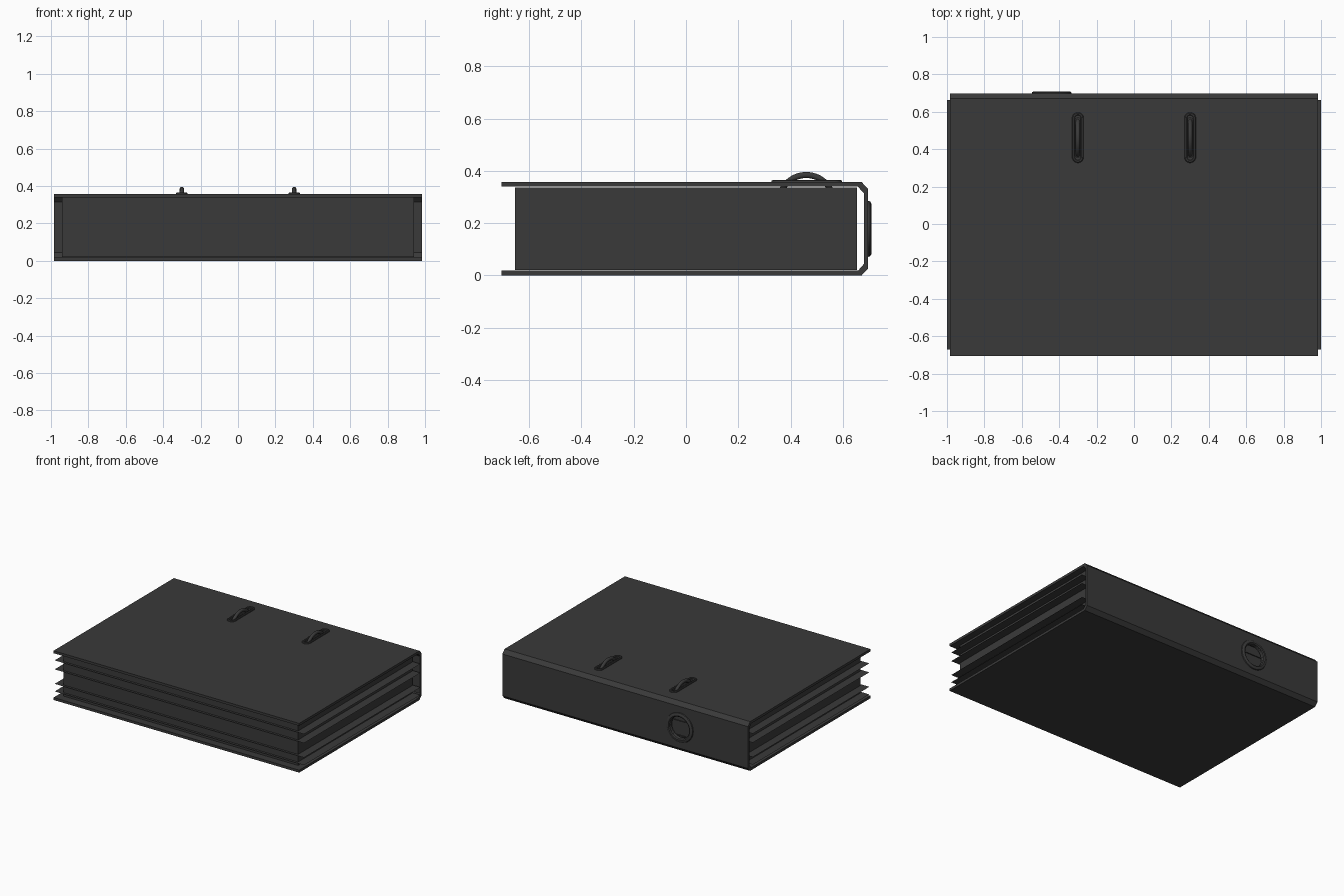
import bpy, bmesh, math
from mathutils import Matrix

if "Cube" in bpy.data.objects:
    bpy.data.objects.remove(bpy.data.objects["Cube"])

mat = bpy.data.materials.new("dark_grey")
mat.diffuse_color = (0.042, 0.042, 0.042, 1)
mat.use_nodes = True
mat.node_tree.nodes["Principled BSDF"].inputs["Base Color"].default_value = mat.diffuse_color


def finish(name, bm, smooth=False):
    bmesh.ops.recalc_face_normals(bm, faces=bm.faces[:])
    me = bpy.data.meshes.new(name)
    bm.to_mesh(me)
    bm.free()
    ob = bpy.data.objects.new(name, me)
    bpy.context.collection.objects.link(ob)
    me.materials.append(mat)
    if smooth:
        bpy.ops.object.select_all(action='DESELECT')
        ob.select_set(True)
        bpy.context.view_layer.objects.active = ob
        bpy.ops.object.shade_smooth_by_angle(angle=math.radians(35))
    return ob


def box(name, x, y, z):
    bm = bmesh.new()
    bmesh.ops.create_cube(bm, size=1)
    for v in bm.verts:
        for i, (a, b) in enumerate((x, y, z)):
            v.co[i] = a if v.co[i] < 0 else b
    return finish(name, bm)


def loft_slot(name, sections, half, matrix, caps=False, n=16):
    """Loft rounded slot outlines (radius, height); half = 0 gives circles."""
    bm = bmesh.new()
    loops = []
    for r, z in sections:
        loop = []
        for end, start in ((half, 0), (-half, math.pi)):
            for i in range(n + 1):
                if half == 0 and i == n:
                    continue
                a = start + math.pi * i / n
                loop.append(bm.verts.new((r * math.cos(a), end + r * math.sin(a), z)))
        loops.append(loop)
    for a, b in zip(loops, loops[1:]):
        for i in range(len(a)):
            j = (i + 1) % len(a)
            bm.faces.new((a[i], a[j], b[j], b[i]))
    if caps:
        bm.faces.new(loops[0])
        bm.faces.new(loops[-1])
    bm.transform(matrix)
    return finish(name, bm, not caps)


# Folded cover: chamfered C profile extruded along x
profile = [(-0.706, 0), (0.672, 0), (0.697, 0.027), (0.697, 0.33), (0.672, 0.357),
           (-0.706, 0.357), (-0.706, 0.339), (0.658, 0.339), (0.681, 0.313),
           (0.681, 0.044), (0.658, 0.018), (-0.706, 0.018)]
bm = bmesh.new()
face = bm.faces.new([bm.verts.new((-0.985, y, z)) for y, z in profile])
ext = bmesh.ops.extrude_face_region(bm, geom=[face])
bmesh.ops.translate(bm, vec=(1.97, 0, 0),
                    verts=[g for g in ext["geom"] if isinstance(g, bmesh.types.BMVert)])
cover = finish("cover", bm)

# Placement of the two top slots and the finger hole on the spine
slots = [Matrix.Translation((s * 0.3, 0.462, 0.357)) for s in (-1, 1)]
spine = Matrix.Translation((-0.44, 0.697, 0.178)) @ Matrix.Rotation(-math.pi / 2, 4, 'X')

# Cut the openings
cuts = [(m, 0.016, 0.09) for m in slots] + [(spine, 0.078, 0)]
for m, r, half in cuts:
    cutter = loft_slot("cutter", [(r, -0.03), (r, 0.03)], half, m, caps=True)
    cutter.hide_render = True
    mod = cover.modifiers.new("opening", 'BOOLEAN')
    mod.operation = 'DIFFERENCE'
    mod.solver = 'EXACT'
    mod.object = cutter
    bpy.context.view_layer.objects.active = cover
    bpy.ops.object.modifier_apply(modifier=mod.name)
    bpy.data.objects.remove(cutter)

# Raised slot rims and the metal arches poking through them
for side, m in zip(("left", "right"), slots):
    loft_slot(side + "_slot_rim", [(0.031, 0), (0.03, 0.005), (0.026, 0.008), (0.019, 0.008),
                                   (0.015, 0.005), (0.015, -0.018)], 0.104, m)
    cu = bpy.data.curves.new(side + "_ring", 'CURVE')
    cu.dimensions = '3D'
    cu.bevel_depth = 0.012
    cu.bevel_resolution = 3
    cu.use_fill_caps = True
    sp = cu.splines.new('POLY')
    sp.points.add(24)
    for i, p in enumerate(sp.points):
        a = math.radians(20 + 140 * i / 24)
        p.co = (m.translation.x, 0.46 + 0.104 * math.cos(a), 0.28 + 0.104 * math.sin(a), 1)
    cu.materials.append(mat)
    bpy.context.collection.objects.link(bpy.data.objects.new(side + "_ring", cu))

# Finger hole ring on the spine
loft_slot("finger_hole_ring", [(0.107, 0), (0.105, 0.007), (0.097, 0.012), (0.086, 0.012),
                               (0.079, 0.007), (0.077, -0.016)], 0, spine)

# Paper block and the thin divider sheets sticking out of it
box("paper_block", (-0.94, 0.94), (-0.654, 0.655), (0.02, 0.337))
for i, z in enumerate((0.045, 0.1, 0.205, 0.27)):
    bm = bmesh.new()
    bmesh.ops.create_grid(bm, x_segments=1, y_segments=1, size=1)
    bm.transform(Matrix.Translation((0, -0.005, z)) @ Matrix.Diagonal((1, 0.667, 1, 1)))
    finish("divider_sheet_%d" % (i + 1), bm)
